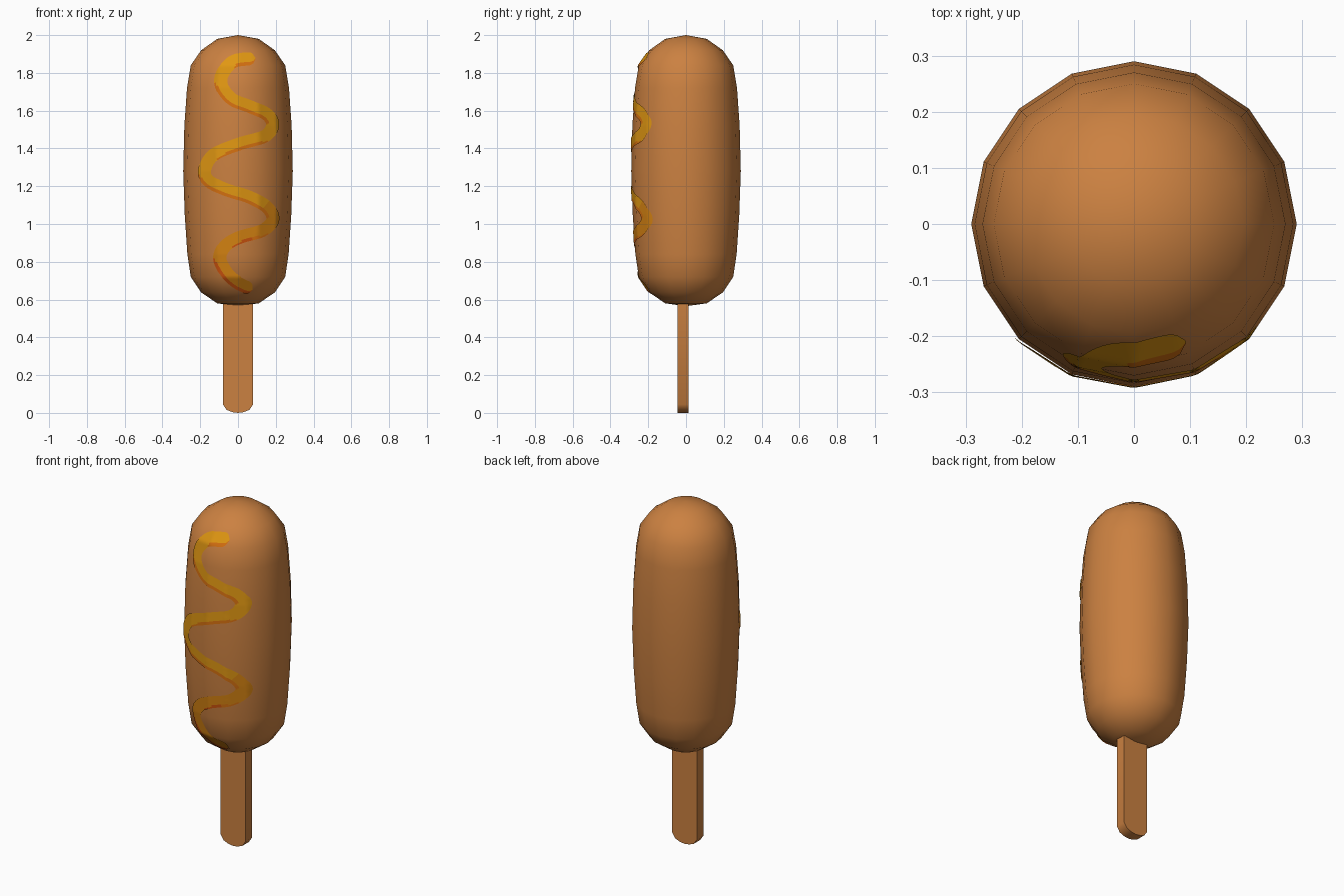
import bpy, bmesh, math
from mathutils import Vector
from mathutils.bvhtree import BVHTree

if "Cube" in bpy.data.objects:
    bpy.data.objects.remove(bpy.data.objects["Cube"])


def material(name, rgb):
    m = bpy.data.materials.new(name)
    m.diffuse_color = (*rgb, 1)
    m.use_nodes = True
    m.node_tree.nodes["Principled BSDF"].inputs["Base Color"].default_value = m.diffuse_color
    return m


batter = material("fried_brown", (0.60, 0.22, 0.053))
mustard = material("mustard_yellow", (0.75, 0.31, 0.006))
mustard_low = material("mustard_amber", (0.68, 0.23, 0.006))
orange = material("sauce_orange", (0.66, 0.16, 0.005))
red = material("sauce_red_orange", (0.60, 0.085, 0.004))


def finish(name, bm, mats, angle):
    mesh = bpy.data.meshes.new(name)
    bm.to_mesh(mesh)
    ob = bpy.data.objects.new(name, mesh)
    bpy.context.collection.objects.link(ob)
    for m in mats:
        mesh.materials.append(m)
    bpy.ops.object.select_all(action='DESELECT')
    ob.select_set(True)
    bpy.context.view_layer.objects.active = ob
    bpy.ops.object.shade_smooth_by_angle(angle=math.radians(angle))
    return ob


# Fried body: 16-sided lathe
SIDES = 16
profile = [(0.11, 0.58), (0.195, 0.638), (0.25, 0.72), (0.268, 0.84), (0.282, 1.05),
           (0.29, 1.28), (0.284, 1.52), (0.27, 1.72), (0.25, 1.84), (0.195, 1.92), (0.11, 1.98)]
bm = bmesh.new()
rings = [[bm.verts.new((r * math.cos(i * math.tau / SIDES), r * math.sin(i * math.tau / SIDES), z))
          for i in range(SIDES)] for r, z in profile]
bottom, top = bm.verts.new((0, 0, 0.565)), bm.verts.new((0, 0, 2.0))
for i in range(SIDES):
    j = (i + 1) % SIDES
    for a, b in zip(rings, rings[1:]):
        bm.faces.new((a[i], a[j], b[j], b[i]))
    bm.faces.new((bottom, rings[0][j], rings[0][i]))
    bm.faces.new((top, rings[-1][i], rings[-1][j]))
bm.normal_update()
tree = BVHTree.FromBMesh(bm)
finish("fried_body", bm, [batter], 60)
bm.free()

# Flat wooden stick with a rounded lower end
bm = bmesh.new()
half = [(0.03, 0.004), (0.06, 0.016), (0.08, 0.045), (0.08, 0.62)]
outline = [(0, 0)] + half + [(-x, z) for x, z in reversed(half)]
face = bm.faces.new([bm.verts.new((x, -0.046, z)) for x, z in outline])
ext = bmesh.ops.extrude_face_region(bm, geom=[face])
bmesh.ops.translate(bm, vec=(0, 0.06, 0), verts=[v for v in ext["geom"] if isinstance(v, bmesh.types.BMVert)])
bmesh.ops.recalc_face_normals(bm, faces=bm.faces)
finish("stick", bm, [batter], 35)
bm.free()

# Wavy sauce line: centre path as seen from the front (x, z)
path = [(0.09, 1.875), (-0.02, 1.86), (-0.08, 1.795), (-0.085, 1.73), (-0.03, 1.66), (0.065, 1.62),
        (0.15, 1.58), (0.18, 1.525), (0.14, 1.465), (0.01, 1.425), (-0.12, 1.37), (-0.17, 1.30),
        (-0.16, 1.235), (-0.07, 1.185), (0.065, 1.14), (0.155, 1.085), (0.18, 1.02), (0.125, 0.965),
        (0.01, 0.93), (-0.065, 0.885), (-0.095, 0.82), (-0.06, 0.745), (0.0, 0.69), (0.075, 0.655)]


def smooth_path(pts, steps):
    p = [Vector(q) for q in pts]
    p = [2 * p[0] - p[1]] + p + [2 * p[-1] - p[-2]]
    out = []
    for a, b, c, d in zip(p, p[1:], p[2:], p[3:]):
        for k in range(steps):
            t = k / steps
            out.append(0.5 * (2 * b + (c - a) * t + (2 * a - 5 * b + 4 * c - d) * t * t
                              + (3 * b - a - 3 * c + d) * t ** 3))
    return out + [p[-2]]


line = smooth_path(path, 10)
dist = [0.0]
for a, b in zip(line, line[1:]):
    dist.append(dist[-1] + (b - a).length)
W, CELLS = 0.034, 8
bm = bmesh.new()
rows, normals = [], []
for i, c in enumerate(line):
    t = (line[min(i + 1, len(line) - 1)] - line[max(i - 1, 0)]).normalized()
    n = Vector((-t.y, t.x))
    s = min(dist[i], dist[-1] - dist[i], W)
    w = max(math.sqrt(max(W * W - (W - s) ** 2, 0)), 0.003)     # round ends
    row = []
    for k in range(CELLS + 1):
        q = c + n * w * (2 * k / CELLS - 1)
        hit, nor, _, _ = tree.ray_cast(Vector((q.x, -1, q.y)), Vector((0, 1, 0)))
        row.append(bm.verts.new(hit + nor * 0.005))
    rows.append(row)
    normals.append(n)
for i in range(len(rows) - 1):
    for k in range(CELLS):
        f = bm.faces.new((rows[i][k], rows[i][k + 1], rows[i + 1][k + 1], rows[i + 1][k]))
        # the lower-left rim of the line is a darker sauce, redder further down
        side = (2 * (k + 0.5) / CELLS - 1) * normals[i].dot(Vector((-0.45, -0.9)))
        z = line[i].y
        if side > 0.42:
            f.material_index = 3 if z < 0.95 else 2
        else:
            f.material_index = 1 if z < 1.1 else 0
bm.normal_update()
for f in bm.faces:
    if f.normal.y > 0:
        f.normal_flip()
finish("sauce_line", bm, [mustard, mustard_low, orange, red], 60)
bm.free()
